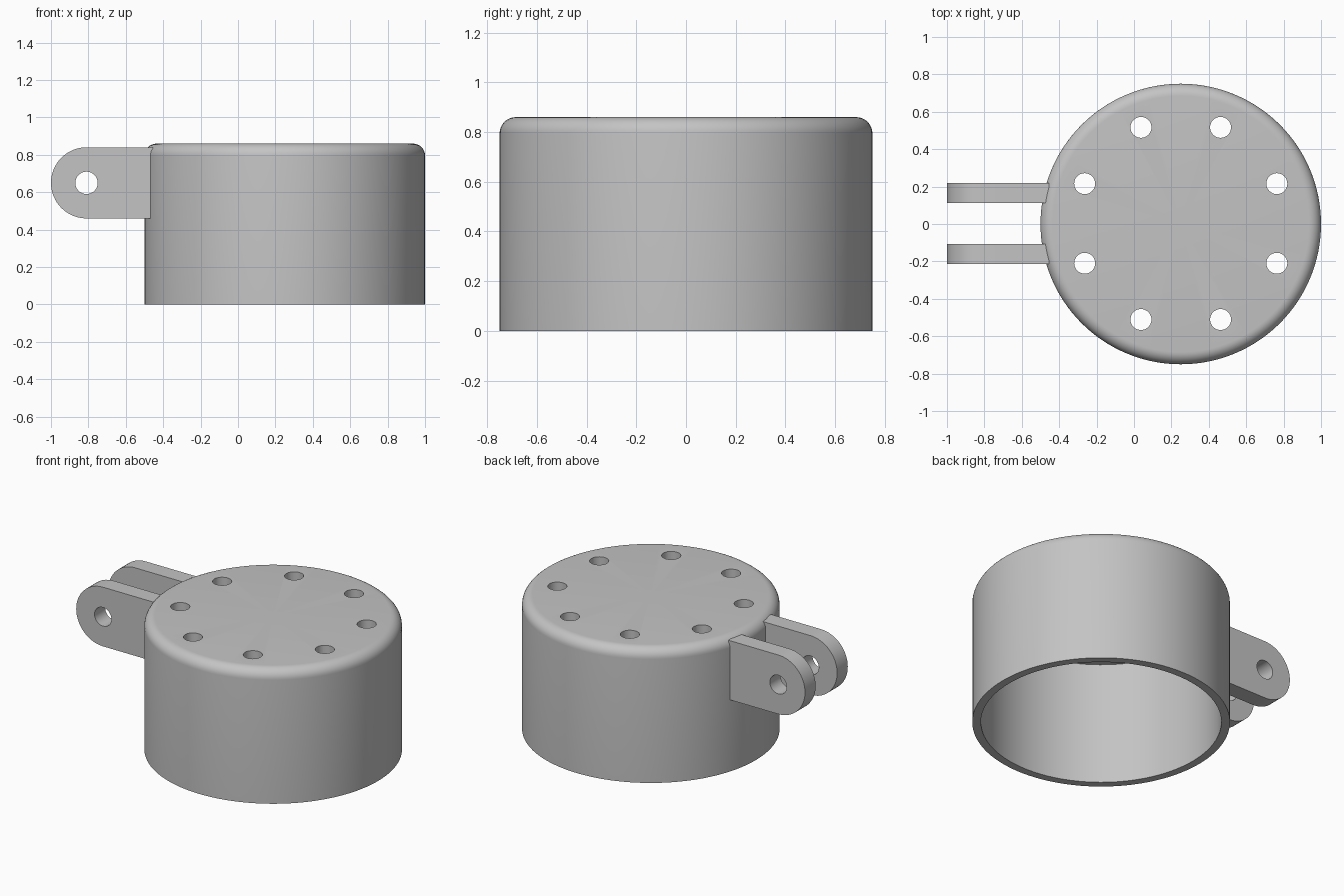
import bpy, bmesh, math
from mathutils import Matrix, Vector

cube = bpy.data.objects.get("Cube")
if cube:
    bpy.data.objects.remove(cube, do_unlink=True)

SEG = 128
CUP_X, RADIUS, HEIGHT, FILLET = 0.25, 0.75, 0.86, 0.065
INNER_RADIUS, CEILING = 0.70, 0.79

grey = bpy.data.materials.new("plain_grey")
grey.use_nodes = True
colour = (0.55, 0.55, 0.55, 1)
grey.diffuse_color = colour
grey.node_tree.nodes["Principled BSDF"].inputs["Base Color"].default_value = colour


def make_object(name, bm):
    bmesh.ops.recalc_face_normals(bm, faces=bm.faces[:])
    mesh = bpy.data.meshes.new(name)
    bm.to_mesh(mesh)
    bm.free()
    mesh.materials.append(grey)
    obj = bpy.data.objects.new(name, mesh)
    bpy.context.collection.objects.link(obj)
    return obj


def lathe(name, profile):
    """Spin an (r, z) profile around the cup axis."""
    bm = bmesh.new()
    verts = [bm.verts.new((r, 0, z)) for r, z in profile]
    edges = [bm.edges.new(pair) for pair in zip(verts, verts[1:])]
    bmesh.ops.spin(bm, geom=verts + edges, cent=(0, 0, 0), axis=(0, 0, 1),
                   angle=math.tau, steps=SEG, use_duplicate=False)
    bmesh.ops.remove_doubles(bm, verts=bm.verts[:], dist=1e-5)
    bmesh.ops.translate(bm, verts=bm.verts[:], vec=(CUP_X, 0, 0))
    return make_object(name, bm)


def add_pin(bm, centre, radius, depth, rotation=Matrix()):
    bmesh.ops.create_cone(bm, cap_ends=True, segments=32, radius1=radius, radius2=radius,
                          depth=depth, matrix=Matrix.Translation(centre) @ rotation)


def cut(obj, cutter):
    mod = obj.modifiers.new("holes", "BOOLEAN")
    mod.operation = "DIFFERENCE"
    mod.solver = "EXACT"
    mod.object = cutter
    bpy.ops.object.select_all(action="DESELECT")
    bpy.context.view_layer.objects.active = obj
    obj.select_set(True)
    bpy.ops.object.modifier_apply(modifier=mod.name)
    bpy.ops.object.shade_smooth_by_angle(angle=math.radians(30))


# Hollow cup, open below, with a rounded top rim
profile = [(0, CEILING), (INNER_RADIUS, CEILING), (INNER_RADIUS, 0), (RADIUS, 0)]
for i in range(9):
    a = math.pi / 2 * i / 8
    profile.append((RADIUS - FILLET + FILLET * math.cos(a),
                    HEIGHT - FILLET + FILLET * math.sin(a)))
profile.append((0, HEIGHT))
cup = lathe("cup", profile)

# Ring of eight screw holes through the top
bm = bmesh.new()
for i in range(8):
    a = math.tau * (i + 0.5) / 8
    add_pin(bm, Vector((CUP_X + 0.556 * math.cos(a), 0.003 + 0.556 * math.sin(a), HEIGHT)),
            0.056, 0.3)
screw_cutter = make_object("screw_hole_cutter", bm)
cut(cup, screw_cutter)

# Two round-ended hinge lugs
LUG_X, LUG_Z, LUG_R, LUG_END, LUG_T = -0.81, 0.65, 0.19, -0.455, 0.108
outline = [(LUG_END, LUG_Z + LUG_R)]
for i in range(33):
    a = math.pi / 2 + math.pi * i / 32
    outline.append((LUG_X + LUG_R * math.cos(a), LUG_Z + LUG_R * math.sin(a)))
outline.append((LUG_END, LUG_Z - LUG_R))

bm = bmesh.new()
add_pin(bm, Vector((LUG_X, 0, LUG_Z)), 0.06, 1, Matrix.Rotation(math.pi / 2, 4, "X"))
pin_cutter = make_object("pin_hole_cutter", bm)

for name, y in (("back_lug", 0.112), ("front_lug", -0.214)):
    bm = bmesh.new()
    face = bm.faces.new([bm.verts.new((x, y, z)) for x, z in outline])
    ext = bmesh.ops.extrude_face_region(bm, geom=[face])["geom"]
    bmesh.ops.translate(bm, verts=[v for v in ext if isinstance(v, bmesh.types.BMVert)],
                        vec=(0, LUG_T, 0))
    cut(make_object(name, bm), pin_cutter)

for helper in (screw_cutter, pin_cutter):
    bpy.data.objects.remove(helper, do_unlink=True)
